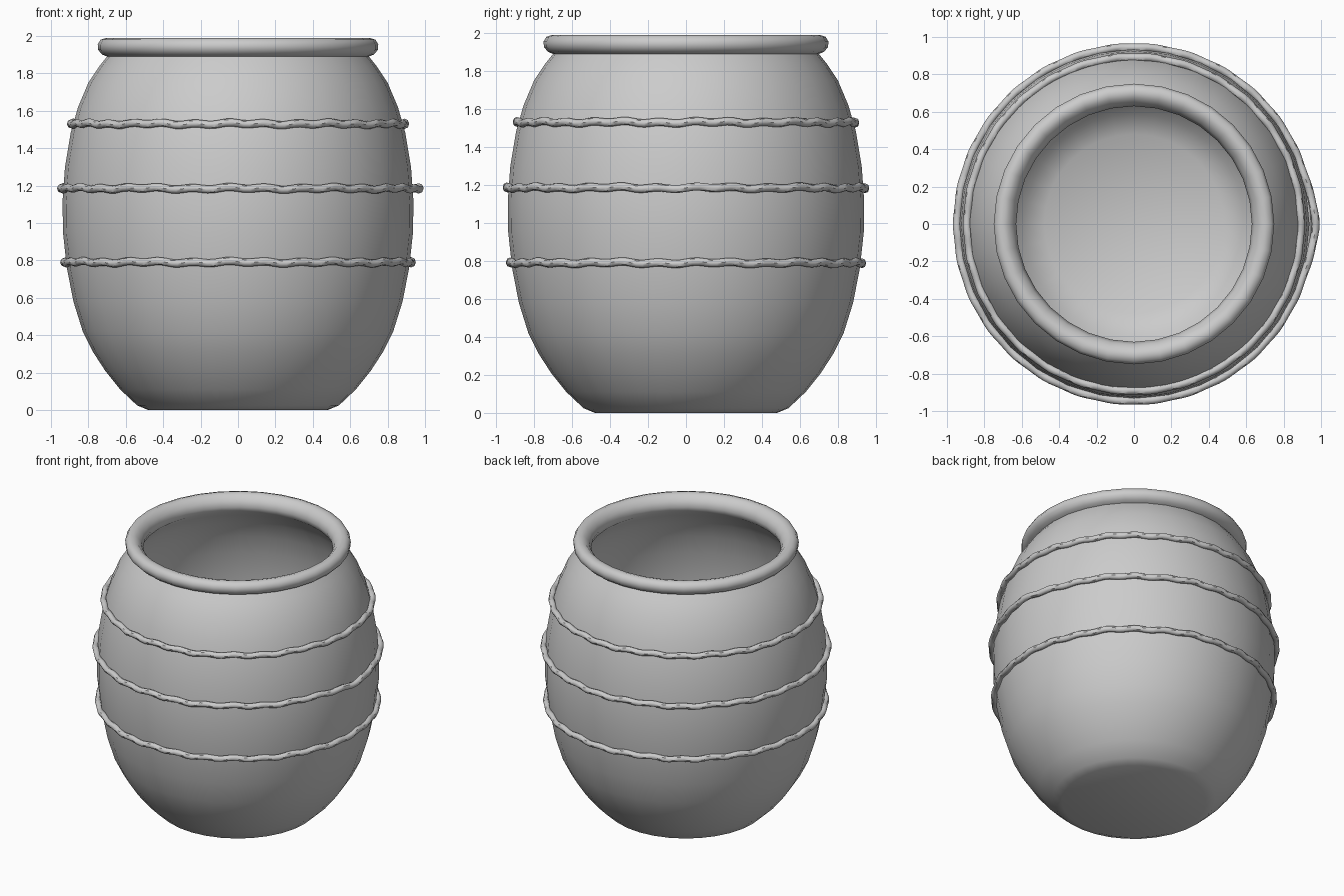
import bpy, math
from math import sin, cos, tau

if "Cube" in bpy.data.objects:
    bpy.data.objects.remove(bpy.data.objects["Cube"])


def make_object(name, verts, faces):
    mesh = bpy.data.meshes.new(name)
    mesh.from_pydata(verts, [], faces)
    mesh.update()
    obj = bpy.data.objects.new(name, mesh)
    bpy.context.collection.objects.link(obj)
    bpy.context.view_layer.objects.active = obj
    obj.select_set(True)
    bpy.ops.object.shade_smooth_by_angle(angle=math.radians(45))
    obj.select_set(False)
    return obj


def lathe(name, profile, sides=32):
    """Revolve an (r, z) profile that starts and ends on the axis."""
    verts = [(0, 0, profile[0][1]), (0, 0, profile[-1][1])]
    rings = profile[1:-1]
    for r, z in rings:
        verts += [(r * cos(tau * i / sides), r * sin(tau * i / sides), z) for i in range(sides)]
    faces = []
    last = 2 + (len(rings) - 1) * sides
    for i in range(sides):
        j = (i + 1) % sides
        faces.append((0, 2 + j, 2 + i))
        faces.append((1, last + i, last + j))
        for k in range(len(rings) - 1):
            a, b = 2 + k * sides, 2 + (k + 1) * sides
            faces.append((a + i, a + j, b + j, b + i))
    return make_object(name, verts, faces)


def rope_ring(name, radius, z, thick, seam=0.0, waves=30, steps=180, sides=8):
    """Closed tube that wobbles gently; seam pushes it outward at angle 0."""
    verts, faces = [], []
    for i in range(steps):
        a = tau * i / steps
        rad = radius + 0.002 * cos(waves * a) + seam * max(0, cos(a)) ** 60
        mid = z + 0.005 * sin(waves * a) + 0.003 * sin(11 * a)
        for s in range(sides):
            t = tau * s / sides
            r = rad + thick * cos(t)
            verts.append((r * cos(a), r * sin(a), mid + thick * sin(t)))
    for i in range(steps):
        n = (i + 1) % steps
        for s in range(sides):
            u = (s + 1) % sides
            faces.append((i * sides + s, n * sides + s, n * sides + u, i * sides + u))
    return make_object(name, verts, faces)


# Pot: outside wall, rolled rim, then the thin-walled hollow inside
lathe("pot_body", [
    (0, 0), (0.48, 0), (0.54, 0.025), (0.63, 0.11), (0.71, 0.21), (0.775, 0.31),
    (0.83, 0.42), (0.88, 0.58), (0.915, 0.76), (0.936, 0.95), (0.938, 1.12),
    (0.925, 1.30), (0.895, 1.48), (0.855, 1.62), (0.80, 1.75), (0.74, 1.84),
    (0.70, 1.89), (0.725, 1.90), (0.748, 1.925), (0.75, 1.955), (0.735, 1.98),
    (0.705, 1.99), (0.675, 1.982), (0.645, 1.95), (0.63, 1.91), (0.645, 1.87),
    (0.70, 1.82), (0.765, 1.73), (0.82, 1.61), (0.86, 1.47), (0.89, 1.30),
    (0.902, 1.12), (0.90, 0.95), (0.88, 0.76), (0.845, 0.58), (0.795, 0.43),
    (0.68, 0.23), (0.59, 0.12), (0.48, 0.05), (0, 0.04)])

# Three wavy bands around the belly
rope_ring("lower_band", 0.928, 0.79, 0.021)
rope_ring("middle_band", 0.945, 1.185, 0.021, seam=0.025)
rope_ring("upper_band", 0.892, 1.53, 0.021)
